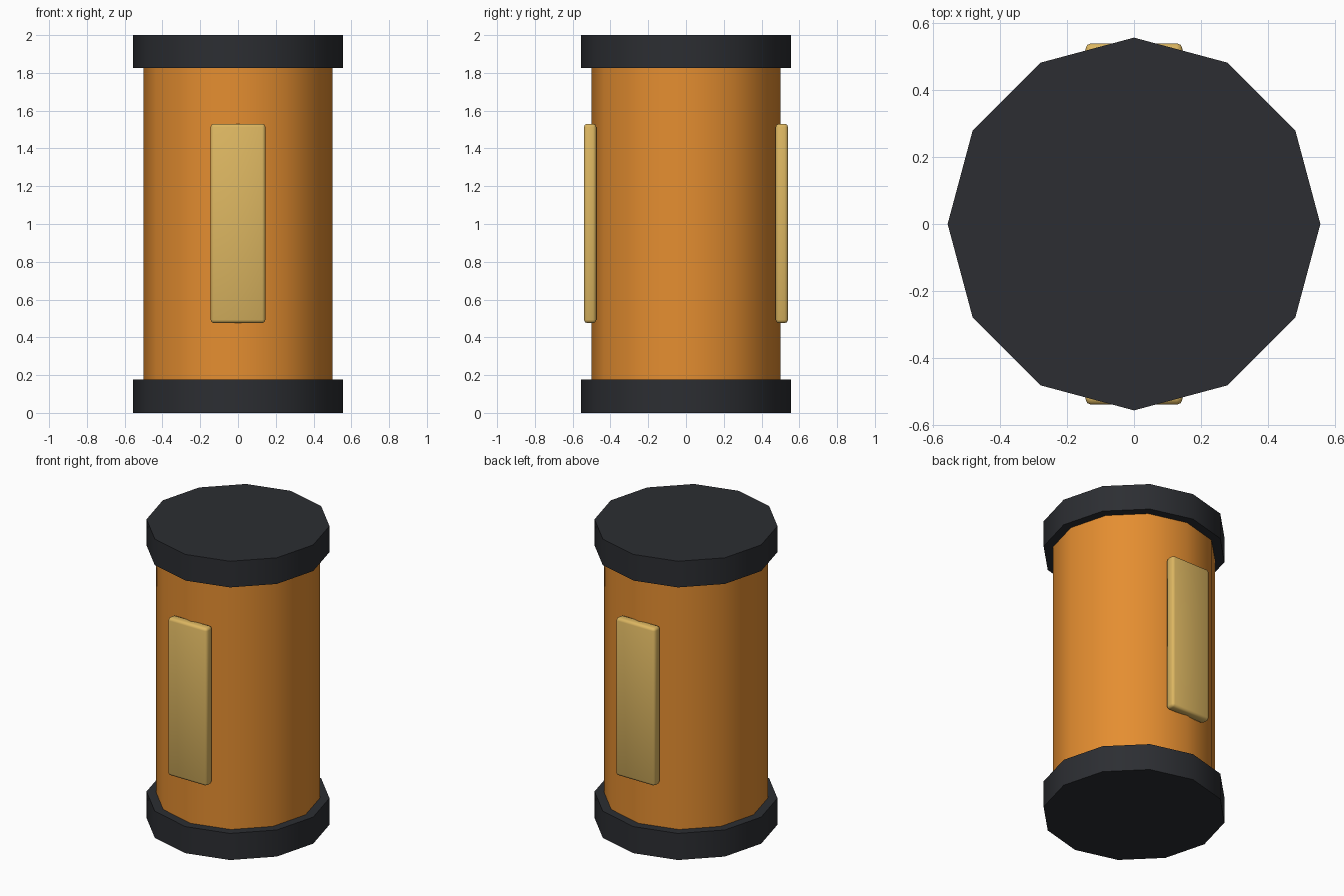
import bpy, math

if "Cube" in bpy.data.objects:
    bpy.data.objects.remove(bpy.data.objects["Cube"])


def material(name, color):
    m = bpy.data.materials.new(name)
    m.diffuse_color = (*color, 1)
    m.use_nodes = True
    m.node_tree.nodes["Principled BSDF"].inputs["Base Color"].default_value = m.diffuse_color
    return m


orange = material("orange_shell", (0.78, 0.27, 0.03))
dark = material("dark_cap", (0.025, 0.027, 0.032))
gold = material("pale_gold", (0.72, 0.47, 0.12))


def smooth(obj, angle):
    bpy.ops.object.select_all(action='DESELECT')
    obj.select_set(True)
    bpy.context.view_layer.objects.active = obj
    bpy.ops.object.shade_smooth_by_angle(angle=math.radians(angle))


def drum(name, radius, z0, z1, mat):
    bpy.ops.mesh.primitive_cylinder_add(vertices=12, radius=radius, depth=z1 - z0,
                                        location=(0, 0, (z0 + z1) / 2))
    obj = bpy.context.object
    obj.name = name
    obj.data.materials.append(mat)
    smooth(obj, 40)


# Twelve-sided body, overlapping into the two end caps
drum("body", 0.5, 0.1, 1.9, orange)
drum("bottom_cap", 0.557, 0.0, 0.178, dark)
drum("top_cap", 0.557, 1.825, 2.0, dark)

# Softly bevelled plates on the front and back
for name, side in (("front_plate", -1), ("back_plate", 1)):
    bpy.ops.mesh.primitive_cube_add(size=1, location=(0, side * 0.5075, 1.003))
    plate = bpy.context.object
    plate.name = name
    plate.scale = (0.29, 0.065, 1.055)
    bpy.ops.object.transform_apply(location=False, rotation=False, scale=True)
    plate.data.materials.append(gold)
    bevel = plate.modifiers.new("soft_edges", 'BEVEL')
    bevel.width = 0.017
    bevel.segments = 2
    bpy.ops.object.modifier_apply(modifier=bevel.name)
    smooth(plate, 50)
